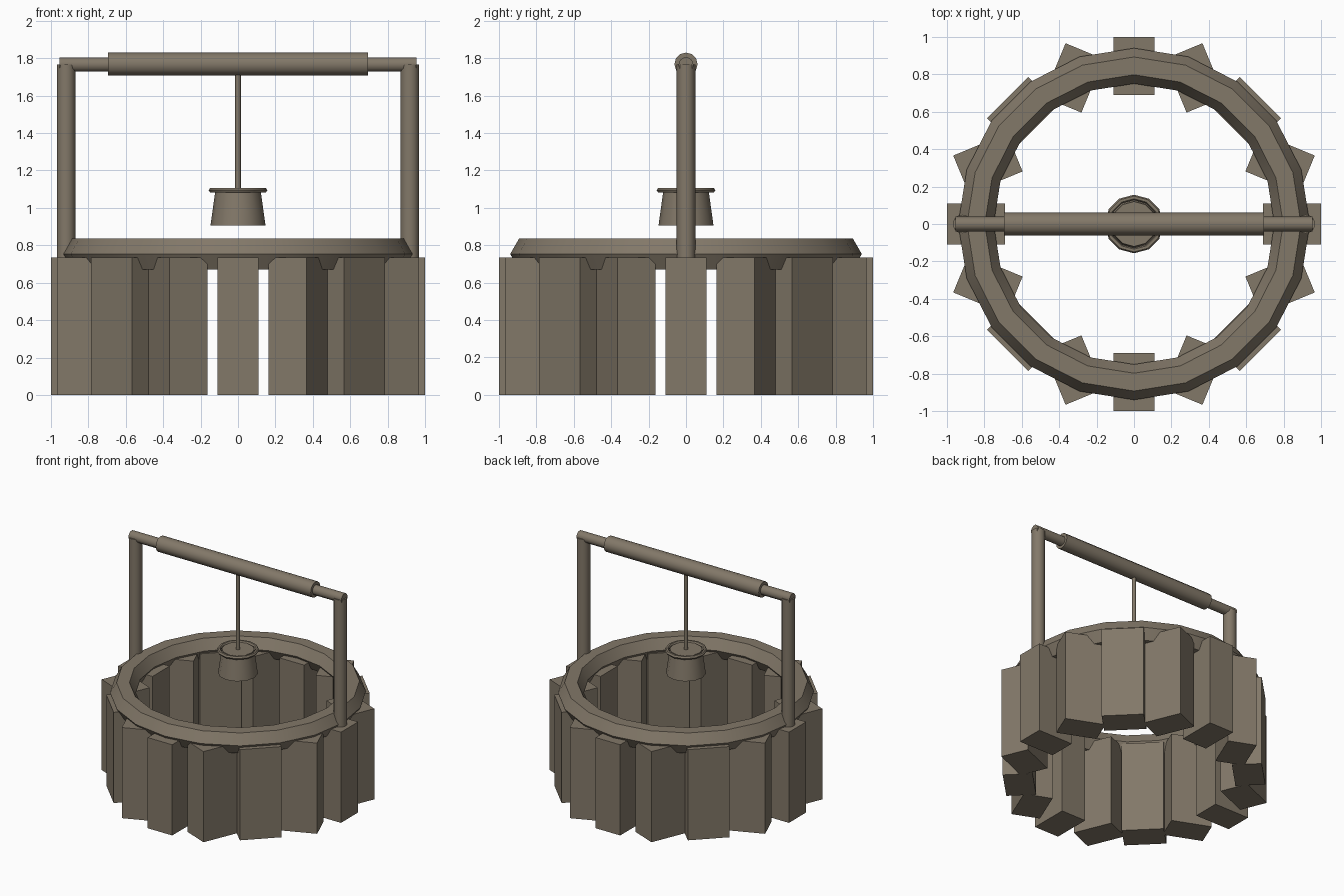
import bpy
import math

cube = bpy.data.objects.get("Cube")
if cube:
    bpy.data.objects.remove(cube, do_unlink=True)

stone = bpy.data.materials.new("grey brown")
stone.use_nodes = True
COLOUR = (0.225, 0.188, 0.140, 1)
stone.diffuse_color = COLOUR
stone.node_tree.nodes["Principled BSDF"].inputs["Base Color"].default_value = COLOUR


def finish(name, smooth=True):
    obj = bpy.context.object
    obj.name = name
    obj.data.materials.append(stone)
    if smooth:
        bpy.ops.object.shade_smooth_by_angle(angle=math.radians(50))
    return obj


def rod(name, radius, length, centre, sides, along_x=False):
    turn = (0, math.pi / 2, 0) if along_x else (0, 0, 0)
    bpy.ops.mesh.primitive_cylinder_add(vertices=sides, radius=radius, depth=length,
                                        location=centre, rotation=turn)
    return finish(name)


def ring(name, major, minor, z, sides, minor_sides):
    bpy.ops.mesh.primitive_torus_add(major_segments=sides, minor_segments=minor_sides,
                                     major_radius=major, minor_radius=minor,
                                     location=(0, 0, z))
    return finish(name)


# Wall of upright blocks, each turned against its place in the circle
WALL_RADIUS, BLOCK_HEIGHT, COUNT = 0.845, 0.735, 16
for i in range(COUNT):
    a = math.tau * i / COUNT
    bpy.ops.mesh.primitive_cube_add(
        size=1, rotation=(0, 0, -a),
        location=(WALL_RADIUS * math.cos(a), WALL_RADIUS * math.sin(a), BLOCK_HEIGHT / 2))
    block = finish(f"wall_block_{i + 1}", smooth=False)
    block.scale = (0.31, 0.22, BLOCK_HEIGHT)

# Hexagonal-section rim on top of the wall
ring("wall_rim", WALL_RADIUS, 0.095, 0.753, 20, 6)

# Frame: two posts, axle and winding drum
for side, x in (("left", 0.918), ("right", -0.918)):
    rod(f"{side}_post", 0.05, 1.065, (x, 0, 1.2325), 12)
rod("axle", 0.04, 1.91, (0, 0, 1.766), 10, along_x=True)
rod("winding_drum", 0.062, 1.39, (0, 0, 1.768), 12, along_x=True)

# Rope and bucket
rod("rope", 0.015, 0.65, (0, 0, 1.415), 8)
bpy.ops.mesh.primitive_cone_add(vertices=12, radius1=0.147, radius2=0.12, depth=0.195,
                                location=(0, 0, 1.0025))
finish("bucket")
ring("bucket_rim", 0.142, 0.0145, 1.094, 12, 6)
